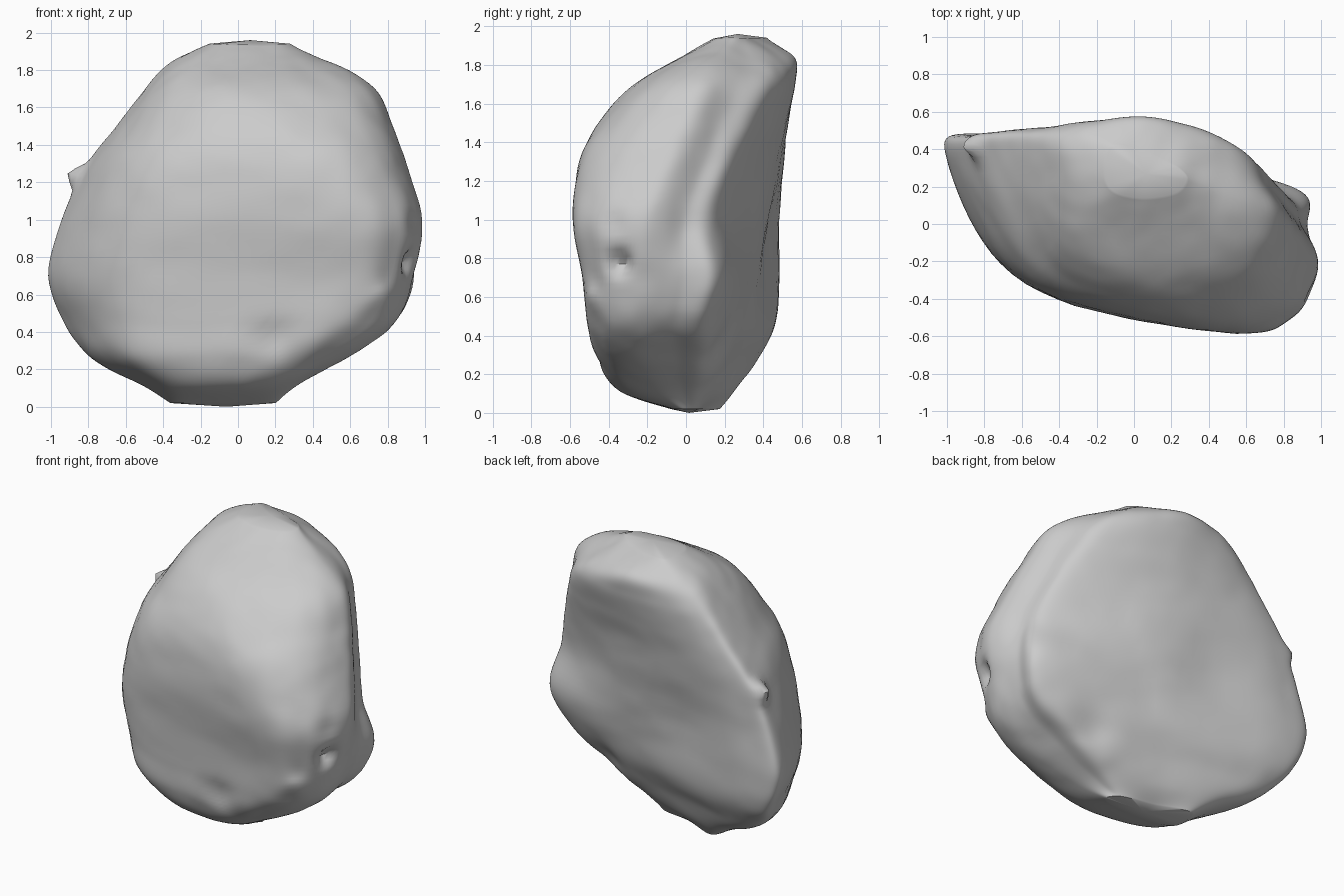
import bpy
import bmesh
from math import exp
from mathutils import Vector, noise

default_cube = bpy.data.objects.get("Cube")
if default_cube:
    bpy.data.objects.remove(default_cube, do_unlink=True)

RING_STEPS = 12   # samples between neighbouring points of a section
LEVEL_STEPS = 8   # samples between neighbouring sections

# Horizontal sections: height, then x and y of left end, front, right end
# and back corner, then y of the middle of the back
SECTIONS = [
    (.02, -.36, .02, -.1, -.08, .2, -.03, .1, .06, .09),
    (.11, -.5, .1, 0, -.34, .31, -.15, .24, .08, .18),
    (.26, -.78, .22, .12, -.45, .57, -.25, .48, .13, .25),
    (.45, -.92, .33, .35, -.5, .83, -.29, .76, .13, .32),
    (.7, -1, .35, .5, -.53, .93, -.25, .87, .19, .36),
    (1, -.93, .35, .5, -.58, .985, -.22, .78, .17, .41),
    (1.3, -.8, .36, .35, -.55, .9, -.11, .68, .27, .46),
    (1.5, -.64, .36, .2, -.45, .83, -.03, .6, .36, .51),
    (1.7, -.49, .36, .08, -.27, .73, .05, .49, .45, .56),
    (1.84, -.35, .33, .05, -.03, .45, .16, .3, .44, .56),
    (1.94, -.15, .25, .05, .14, .28, .24, .15, .34, .39),
]

# Local knobs and dents: centre, push, radius
DETAILS = [
    ((-.82, .42, 1.22), (-.09, 0, .02), .06),
    ((.92, -.35, .78), (-.06, .03, 0), .06),
    ((.9, -.35, .98), (-.03, .02, 0), .06),
    ((.74, -.45, .57), (.02, -.03, .03), .08),
    ((.2, -.45, .36), (0, .03, 0), .1),
    ((-.3, .45, .9), (0, -.03, 0), .25),
    ((.5, .2, .3), (-.03, -.03, 0), .13),
    ((.5, .1, 1.76), (0, 0, .03), .15),
]


def spline(a, b, c, d, t):
    """Smooth curve from b to c, guided by its neighbours."""
    return b + (c - a) * t / 2 + (a - b * 2.5 + c * 2 - d / 2) * t ** 2 \
        + (b * 3 - a - c * 3 + d) * t ** 3 / 2


def quarter(center, end, side):
    """Middle of a full, slightly boxy quarter ellipse between two points."""
    return center + (end - center + side - center) * .735


def section_ring(row):
    """Closed smooth outline of one section."""
    z = row[0]
    left, front, right, corner = [Vector((row[i], row[i + 1], z)) for i in (1, 3, 5, 7)]
    front_left = quarter(Vector((front.x, left.y, z)), left, front)
    front_right = quarter(Vector((front.x, right.y, z)), right, front)
    flank = right.lerp(corner, .5) + Vector((.02, .01, 0))
    back_middle = Vector((corner.lerp(left, .4).x, row[9], z))
    back_left = left.lerp(corner, .1) + Vector((0, .15, 0))
    pts = [left, front_left, front, front_right, right, flank, corner, back_middle, back_left]
    n = len(pts)
    return [spline(pts[i - 1], pts[i], pts[(i + 1) % n], pts[(i + 2) % n], s / RING_STEPS)
            for i in range(n) for s in range(RING_STEPS)]


def weather(p):
    """Add dents, knobs and gentle uneven wear."""
    q = p.copy()
    for centre, push, radius in DETAILS:
        q += Vector(push) * exp(-((p - Vector(centre)).length / radius) ** 2)
    fade = min(1, p.z * 4)
    wear = noise.noise(p * 4) * .008 + noise.noise(p * 9) * .004
    outward = (p - Vector((0, 0, .95))).normalized()
    return q + outward * wear * fade


# Blend the sections vertically
key_rings = [section_ring(row) for row in SECTIONS]
last = len(key_rings) - 1
rings = []
for k in range(last):
    near = [key_rings[max(0, min(last, k + o))] for o in (-1, 0, 1, 2)]
    for s in range(LEVEL_STEPS):
        rings.append([spline(*pts, s / LEVEL_STEPS) for pts in zip(*near)])
rings.append(key_rings[last])

# Skin the boulder and close both ends
bm = bmesh.new()
grid = [[bm.verts.new(weather(p)) for p in ring] for ring in rings]
count = len(grid[0])
for low, high in zip(grid, grid[1:]):
    for i in range(count):
        j = (i + 1) % count
        bm.faces.new((low[i], low[j], high[j], high[i]))
for ring, height in ((grid[0], 0), (grid[-1], 1.96)):
    middle = sum((v.co for v in ring), Vector()) / count
    middle.z = height
    tip = bm.verts.new(middle)
    for i in range(count):
        bm.faces.new((ring[i], ring[(i + 1) % count], tip))
bmesh.ops.recalc_face_normals(bm, faces=bm.faces)

mesh = bpy.data.meshes.new("boulder")
bm.to_mesh(mesh)
bm.free()
boulder = bpy.data.objects.new("boulder", mesh)
bpy.context.collection.objects.link(boulder)

# Plain grey stone
stone = bpy.data.materials.new("grey_stone")
stone.use_nodes = True
colour = (.6, .6, .6, 1)
stone.diffuse_color = colour
stone.node_tree.nodes["Principled BSDF"].inputs["Base Color"].default_value = colour
mesh.materials.append(stone)

bpy.context.view_layer.objects.active = boulder
boulder.select_set(True)
bpy.ops.object.shade_smooth_by_angle(angle=.7)
